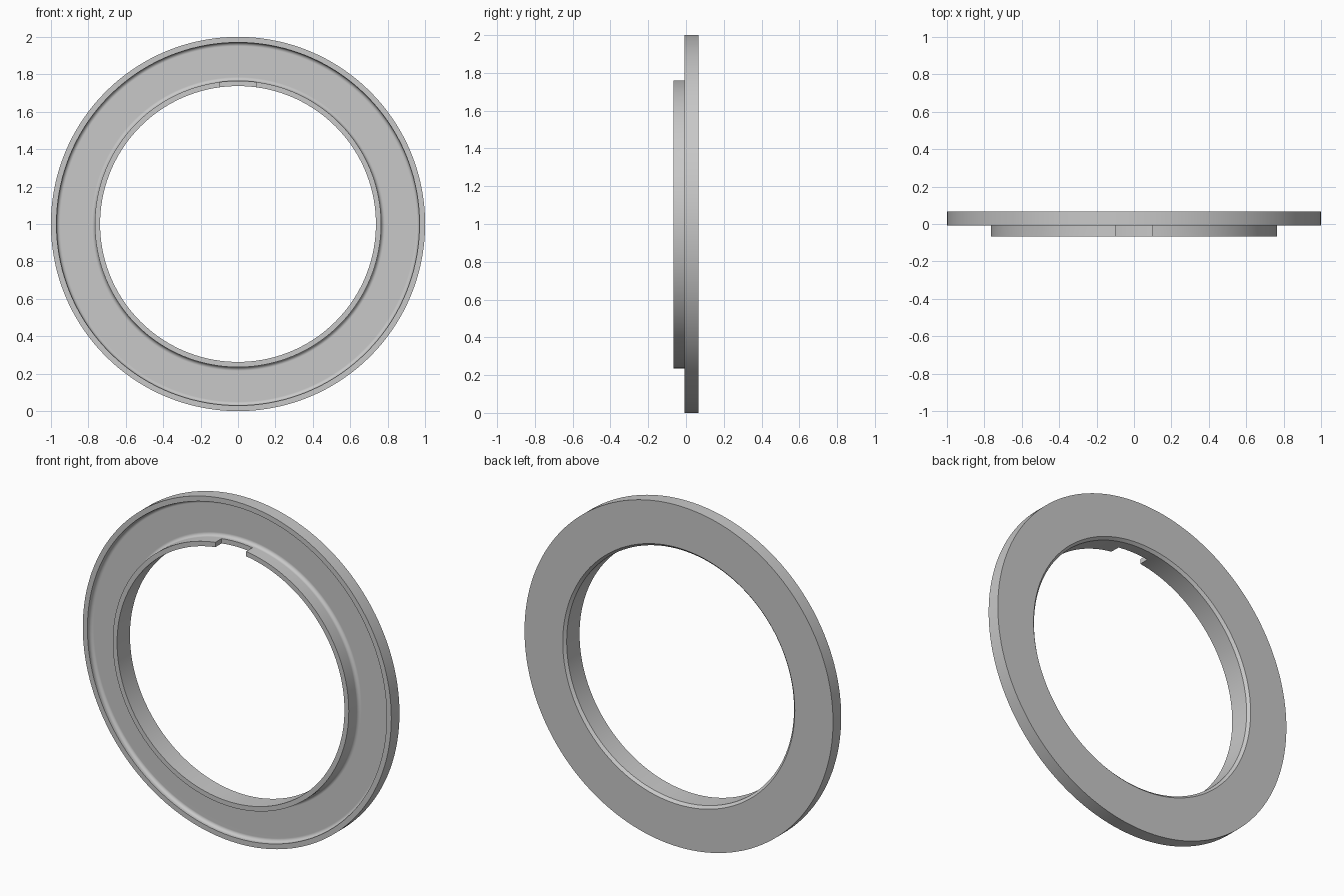
import bpy, bmesh, math
from mathutils import Matrix, Vector

cube = bpy.data.objects.get("Cube")
if cube:
    bpy.data.objects.remove(cube, do_unlink=True)

SEGMENTS = 144
FRONT, RIM, FLOOR, BACK = -0.067, -0.009, 0.022, 0.067   # depths along y
BORE, COLLAR, LIP = 0.737, 0.765, 0.97                   # radii
FILLET, CHAMFER = 0.02, 0.015

# One plain grey for the whole part
grey = bpy.data.materials.new("light_grey")
grey.use_nodes = True
colour = (0.58, 0.58, 0.58, 1)
grey.diffuse_color = colour
grey.node_tree.nodes["Principled BSDF"].inputs["Base Color"].default_value = colour


def arc(radius, depth, start, end, steps=6):
    """Fillet points around a centre in the (radius, depth) plane."""
    angles = [math.radians(start + (end - start) * i / steps) for i in range(steps + 1)]
    return [(radius + FILLET * math.cos(a), depth + FILLET * math.sin(a)) for a in angles]


def lathe(name, profile):
    """Revolve a closed (radius, depth) profile about the y axis."""
    bm = bmesh.new()
    rings = []
    for i in range(SEGMENTS):
        a = math.tau * i / SEGMENTS
        rings.append([bm.verts.new((r * math.sin(a), y, 1 + r * math.cos(a)))
                      for r, y in profile])
    n = len(profile)
    for i, ring in enumerate(rings):
        following = rings[(i + 1) % SEGMENTS]
        for j in range(n):
            k = (j + 1) % n
            bm.faces.new((ring[j], ring[k], following[k], following[j]))
    bmesh.ops.recalc_face_normals(bm, faces=bm.faces)
    mesh = bpy.data.meshes.new(name)
    bm.to_mesh(mesh)
    bm.free()
    mesh.materials.append(grey)
    obj = bpy.data.objects.new(name, mesh)
    bpy.context.collection.objects.link(obj)
    return obj


# Flanged ring: collar, filleted recess, raised lip, chamfered bore
profile = [(BORE, FRONT), (COLLAR, FRONT)]
profile += arc(COLLAR + FILLET, FLOOR - FILLET, 180, 90)
profile += arc(LIP - FILLET, FLOOR - FILLET, 90, 0)
profile += [(LIP, RIM), (1, RIM), (1, BACK),
            (BORE + CHAMFER, BACK), (BORE, BACK - CHAMFER)]
ring = lathe("flanged_ring", profile)

# Locating notch through the top of the collar
bpy.ops.mesh.primitive_cube_add(size=1)
cutter = bpy.context.object
cutter.name = "notch_cutter"
cutter.data.transform(Matrix.Translation(Vector((0, RIM - 0.1, 1.75)))
                      @ Matrix.Diagonal((0.2, 0.2, 0.2, 1)))
cutter.data.materials.append(grey)
cutter.hide_render = True

notch = ring.modifiers.new("notch", "BOOLEAN")
notch.operation = "DIFFERENCE"
notch.solver = "EXACT"
notch.object = cutter
bpy.ops.object.select_all(action="DESELECT")
ring.select_set(True)
bpy.context.view_layer.objects.active = ring
bpy.ops.object.modifier_apply(modifier=notch.name)
bpy.data.objects.remove(cutter, do_unlink=True)

# Smooth curves with crisp edges and even flat faces
bpy.ops.object.shade_smooth_by_angle(angle=math.radians(30))
weighted = ring.modifiers.new("even_shading", "WEIGHTED_NORMAL")
weighted.keep_sharp = True
